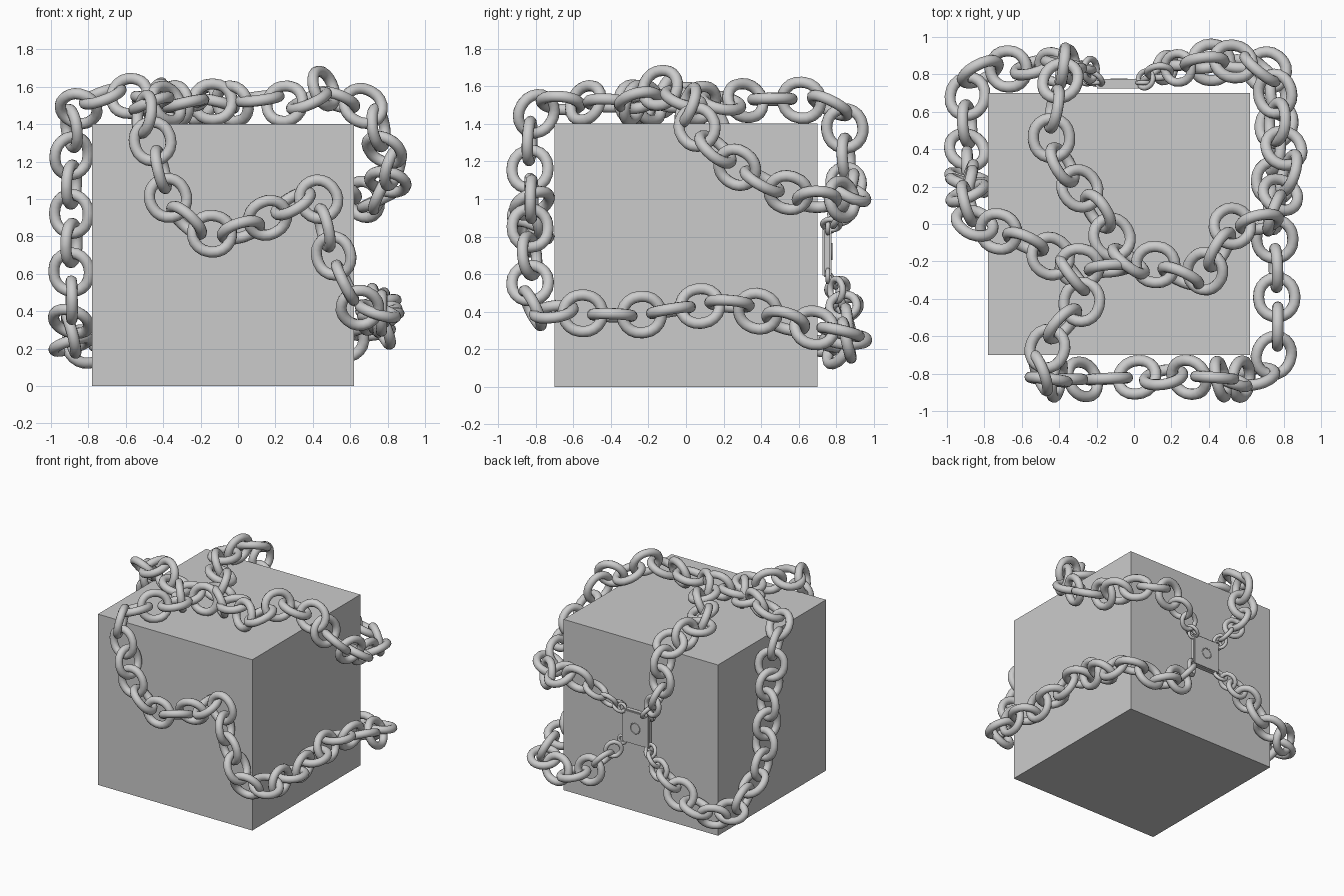
import bpy, bmesh, random
from math import sin, cos, pi, radians
from mathutils import Vector, Matrix

if "Cube" in bpy.data.objects:
    bpy.data.objects.remove(bpy.data.objects["Cube"])

random.seed(4)
LO, HI = Vector((-0.78, -0.70, 0.0)), Vector((0.62, 0.70, 1.40))


def box(name, lo, hi, bevel=0):
    lo, hi = Vector(lo), Vector(hi)
    bm = bmesh.new()
    bmesh.ops.create_cube(bm, size=1)
    bmesh.ops.scale(bm, vec=hi - lo, verts=bm.verts)
    bmesh.ops.translate(bm, vec=(lo + hi) / 2, verts=bm.verts)
    if bevel:
        bmesh.ops.bevel(bm, geom=bm.edges[:], offset=bevel, segments=2, affect='EDGES')
    me = bpy.data.meshes.new(name)
    bm.to_mesh(me)
    bm.free()
    ob = bpy.data.objects.new(name, me)
    bpy.context.collection.objects.link(ob)
    return ob


def link_rings(half_straight, radius, wire, arc=10, sides=12):
    """Local, nearly round link: long axis x, width axis y."""
    pts = []
    for end in (1, -1):
        for i in range(arc + 1):
            a = -pi / 2 + pi * i / arc + (0 if end == 1 else pi)
            c, n = Vector((end * half_straight, 0, 0)), Vector((cos(a), sin(a), 0))
            pts.append([c + n * (radius + wire * cos(2 * pi * j / sides))
                        + Vector((0, 0, wire * sin(2 * pi * j / sides))) for j in range(sides)])
    return pts


LINK = link_rings(0.008, 0.097, 0.030)


def nearest(p):
    return Vector([min(max(p[i], LO[i]), HI[i]) for i in range(3)])


def push_out(p):
    q = nearest(p)
    d = p - q
    return q + d.normalized() * max(d.length, 0.11) if d.length > 1e-4 else p


def sample_path(pts, n=24):
    """Catmull-Rom curve through the points."""
    P = [Vector(p) for p in pts]
    P = [P[0]] + P + [P[-1]]
    out = []
    for i in range(1, len(P) - 2):
        a, b, c, d = P[i - 1:i + 3]
        for k in range(n):
            t = k / n
            out.append(0.5 * (2 * b + (c - a) * t + (2 * a - 5 * b + 4 * c - d) * t * t
                              + (3 * b - a - 3 * c + d) * t ** 3))
    out.append(P[-1])
    return out


def chain(name, pts, taper=True):
    path = sample_path(pts)
    if taper:
        path = [p if i < 20 or i > len(path) - 20 else push_out(p) for i, p in enumerate(path)]
    dist = [0.0]
    for a, b in zip(path, path[1:]):
        dist.append(dist[-1] + (b - a).length)
    total = dist[-1]

    def at(s):
        s = min(max(s, 0), total)
        i = next((k for k in range(1, len(dist)) if dist[k] >= s), len(dist) - 1)
        f = (s - dist[i - 1]) / max(dist[i] - dist[i - 1], 1e-6)
        return path[i - 1].lerp(path[i], f)

    verts, faces, s, count = [], [], 0.03, 0
    rings, sides = len(LINK), len(LINK[0])
    while s < total - 0.02:
        d = min(s, total - s)
        sc = min(1.0, 0.42 + 1.5 * d) if taper else 1.0
        p = at(s)
        t = (at(s + 0.07) - at(s - 0.07)).normalized()
        n = p - nearest(p)
        n = (n - t * n.dot(t)).normalized()
        turn = radians(90 * (count % 2) + random.uniform(-28, 28))
        n = Matrix.Rotation(turn, 3, t) @ n
        w = n.cross(t)
        base = len(verts)
        for ring in LINK:
            for v in ring:
                verts.append(p + (t * v.x + w * v.y + n * v.z) * sc)
        for i in range(rings):
            for j in range(sides):
                i2, j2 = (i + 1) % rings, (j + 1) % sides
                faces.append([base + i * sides + j, base + i2 * sides + j,
                              base + i2 * sides + j2, base + i * sides + j2])
        s += 0.157 * sc
        count += 1
    me = bpy.data.meshes.new(name)
    me.from_pydata(verts, [], faces)
    me.shade_smooth()
    bpy.context.collection.objects.link(bpy.data.objects.new(name, me))


# Cube
box("block", LO, HI)

# Chain over the left side, the top, the front and the right side
chain("lower_chain", [
    (-.20, .76, .59), (-.30, .82, .50), (-.45, .84, .40), (-.62, .83, .27), (-.84, .80, .21),
    (-.89, .56, .26), (-.89, .30, .44), (-.89, .22, .80), (-.89, .19, 1.10), (-.88, .12, 1.36),
    (-.82, -.02, 1.49), (-.68, -.05, 1.56), (-.48, -.15, 1.53), (-.33, -.27, 1.50),
    (-.28, -.42, 1.50), (-.42, -.58, 1.51), (-.50, -.78, 1.47), (-.46, -.83, 1.32),
    (-.41, -.83, 1.15), (-.37, -.83, 1.00), (-.20, -.83, .83), (0, -.82, .83), (.20, -.82, .92),
    (.41, -.82, 1.02), (.47, -.83, .82), (.55, -.83, .60), (.66, -.81, .41), (.76, -.66, .40),
    (.76, -.30, .38), (.75, 0, .42), (.75, .25, .44), (.76, .50, .36), (.77, .70, .31),
    (.70, .83, .29), (.50, .86, .24), (.30, .86, .30), (.15, .83, .45), (.04, .76, .59)])

# Chain from the back over the top and down the right side
chain("upper_chain", [
    (-.20, .76, .85), (-.24, .83, .93), (-.33, .85, 1.05), (-.38, .85, 1.25), (-.38, .82, 1.46),
    (-.42, .65, 1.52), (-.44, .45, 1.53), (-.36, .28, 1.52), (-.20, .08, 1.50),
    (-.10, -.10, 1.50), (0, -.22, 1.50), (.15, -.22, 1.54), (.32, -.30, 1.48),
    (.45, -.15, 1.59), (.54, 0, 1.52), (.72, .02, 1.44), (.78, .15, 1.27), (.83, .30, 1.15),
    (.77, .50, 1.05), (.76, .68, 1.00), (.66, .84, 1.00), (.45, .87, 1.05), (.28, .84, 1.00),
    (.15, .82, .92), (.04, .76, .85)])

# Links joining the two chains on the top
chain("joining_links", [(-.32, -.22, 1.52), (-.18, -.24, 1.52), (-.02, -.22, 1.52)], taper=False)

# Lock behind the back face
box("lock_plate", (-.205, .725, .585), (.045, .775, .855), 0.008)

# Keyhole ring
bpy.ops.mesh.primitive_torus_add(major_segments=24, minor_segments=8, major_radius=.042,
                                 minor_radius=.004, location=(-.08, .775, .72),
                                 rotation=(pi / 2, 0, 0))
bpy.context.object.name = "keyhole_ring"
bpy.ops.object.shade_smooth()

# Corner eyes of the lock
for i, (x, z) in enumerate([(-.21, .59), (.05, .59), (-.21, .85), (.05, .85)]):
    bpy.ops.mesh.primitive_torus_add(major_segments=20, minor_segments=8, major_radius=.032,
                                     minor_radius=.012, location=(x, .755, z),
                                     rotation=(pi / 2, 0, 0))
    bpy.context.object.name = f"lock_eye_{i + 1}"
    bpy.ops.object.shade_smooth()
